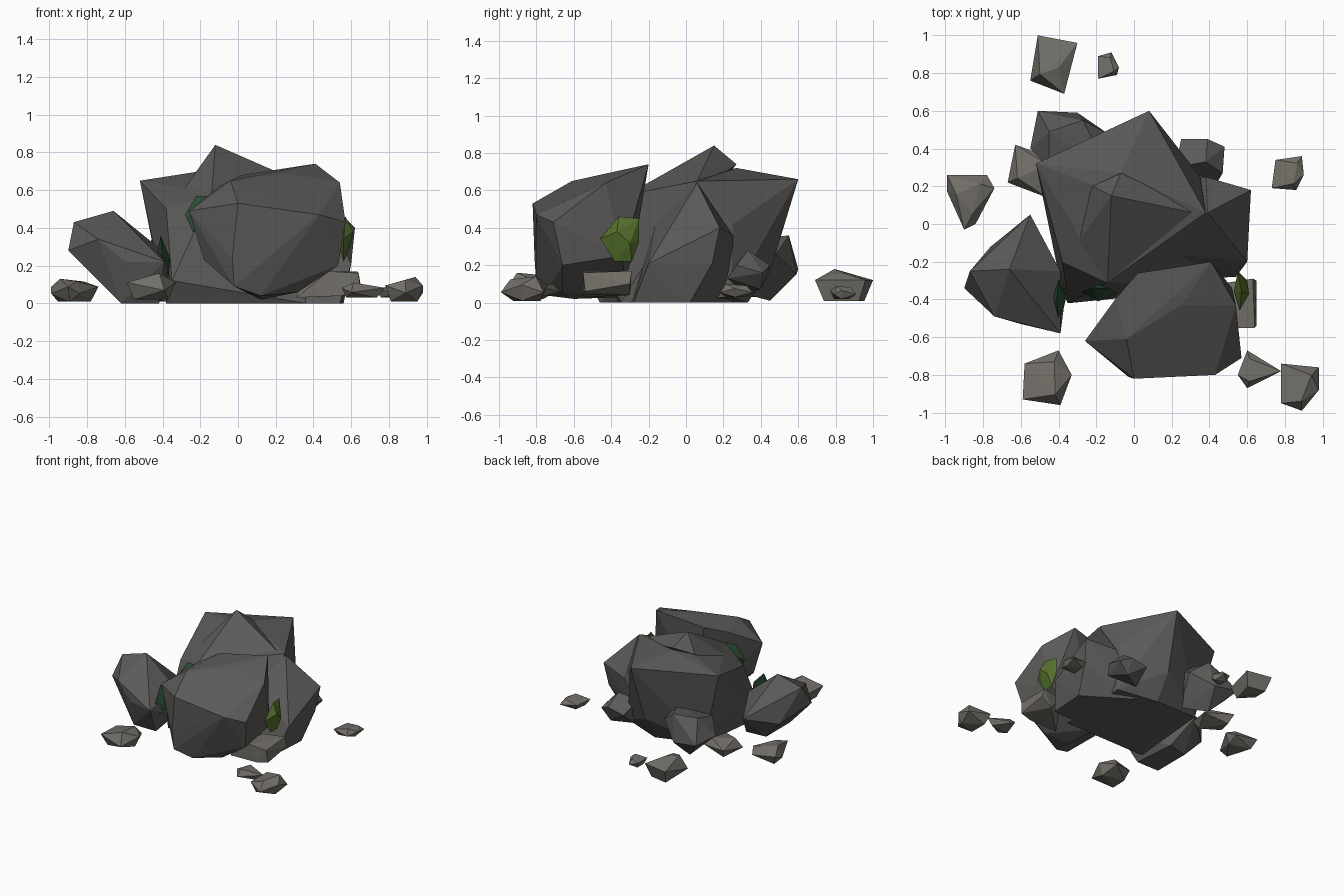
import bpy, bmesh
from mathutils import Vector


def material(name, rgb):
    m = bpy.data.materials.new(name)
    m.diffuse_color = (*rgb, 1)
    return m


STONE = material("stone", (0.105, 0.102, 0.097))
PALE = material("pale_stone", (0.17, 0.16, 0.14))
MOSS = material("moss", (0.09, 0.16, 0.025))
DARK_MOSS = material("dark_moss", (0.025, 0.075, 0.035))


def rock(name, points, mat=STONE):
    """Faceted rock: convex hull of its corner points."""
    bm = bmesh.new()
    for p in points:
        bm.verts.new(p)
    bmesh.ops.convex_hull(bm, input=bm.verts[:])
    loose = [v for v in bm.verts if not v.link_faces]
    bmesh.ops.delete(bm, geom=loose, context='VERTS')
    bmesh.ops.recalc_face_normals(bm, faces=bm.faces[:])
    me = bpy.data.meshes.new(name)
    bm.to_mesh(me)
    bm.free()
    me.materials.append(mat)
    ob = bpy.data.objects.new(name, me)
    bpy.context.collection.objects.link(ob)
    return ob


def pebble(name, outline, z0, z1, mat=PALE):
    """Small stone: zigzag rim from a plan outline, with shrunken top and bottom."""
    c = sum((Vector(p) for p in outline), Vector((0, 0))) / len(outline)
    pts = []
    for i, p in enumerate(outline):
        p = Vector(p)
        pts.append((*p, z0 + (z1 - z0) * (0.35 if i % 2 else 0.65)))
        if i % 2:
            pts.append((*c.lerp(p, 0.6), z1 if i == 1 else z1 - 0.12 * (z1 - z0)))
        else:
            pts.append((*c.lerp(p, 0.7), z0))
    return rock(name, pts, mat)


# Large central boulder, its peak and its spur on the right
rock("main_boulder", [
    (-.52, .32, .65), (.08, .60, .66), (.38, .06, .65), (.35, .25, .42),
    (-.20, .20, .70), (-.07, .27, .72), (-.45, .02, .30), (-.38, -.20, .50),
    (-.14, -.31, .58), (-.35, -.42, .12), (-.38, -.36, 0), (.36, -.35, 0),
    (.36, .24, .03), (-.36, .28, .04), (.05, .46, .20), (.05, .33, 0)])
rock("boulder_peak", [
    (-.12, .15, .84), (-.22, .20, .70), (-.07, .27, .74), (.08, .20, .69),
    (.36, .05, .63), (-.14, -.31, .58), (-.36, -.18, .50), (0, 0, .4)])
rock("right_spur", [
    (.62, .18, .40), (.60, -.20, .21), (.60, .14, .21), (.39, .06, .64),
    (.20, -.16, .45), (.38, .25, .36), (.56, .02, 0), (.54, -.28, 0),
    (.15, -.30, 0), (.20, .25, 0)])

# Front boulder
rock("front_boulder", [
    (-.26, -.62, .49), (.00, -.82, .53), (.43, -.80, .47), (.57, -.71, .43),
    (.54, -.43, .64), (.41, -.20, .74), (.25, -.43, .69), (-.04, -.61, .65),
    (.02, -.26, .68), (-.10, -.40, .62), (-.18, -.62, .23), (-.03, -.81, .24),
    (-.02, -.80, .09), (.53, -.66, .20), (.32, -.66, .06), (.12, -.76, .04),
    (.13, -.60, .02), (.52, -.34, .25), (.10, -.32, .03)])

# Left boulder
rock("left_boulder", [
    (-.66, -.24, .49), (-.87, -.25, .43), (-.74, -.49, .34), (-.39, -.25, .27),
    (-.39, -.58, .22), (-.60, -.53, .22), (-.55, .05, .20), (-.90, -.34, .28),
    (-.62, -.46, 0), (-.42, -.46, 0), (-.62, -.15, 0), (-.46, -.12, .01),
    (-.76, -.12, .15), (-.36, -.35, .13)])

# Smaller rocks leaning on the back
rock("back_left_rock", [
    (-.51, .60, .18), (-.27, .55, .36), (-.45, .49, .35), (-.14, .48, .26),
    (-.55, .40, .20), (-.30, .59, .15), (-.35, .45, .01), (-.20, .30, .05),
    (-.45, .30, .30), (-.15, .30, .33)])
rock("back_right_rock", [
    (.25, .45, .17), (.39, .45, .20), (.48, .41, .16), (.47, .27, .20),
    (.38, .33, .28), (.22, .30, .25), (.40, .40, .07), (.44, .22, .13),
    (.25, .32, .06)])

# Moss patches: flat lumps with a many-sided rim
rock("right_moss", [
    (.56, -.46, .34), (.57, -.36, .46), (.55, -.25, .45), (.55, -.25, .33),
    (.56, -.29, .22), (.56, -.38, .22), (.61, -.37, .38), (.60, -.30, .32),
    (.53, -.36, .33)], MOSS)
rock("left_moss", [
    (-.40, -.51, .22), (-.41, -.42, .36), (-.40, -.30, .33), (-.39, -.29, .20),
    (-.37, -.38, .12), (-.38, -.48, .15), (-.36, -.39, .24), (-.43, -.39, .25)],
    DARK_MOSS)
rock("front_moss", [
    (-.28, -.36, .47), (-.22, -.34, .57), (-.13, -.34, .57), (-.09, -.37, .47),
    (-.15, -.38, .38), (-.24, -.38, .38), (-.19, -.41, .46), (-.19, -.32, .48)],
    DARK_MOSS)

# Slab wedged under the right side
rock("right_slab", [
    (.31, -.54, .03), (.33, -.50, .10), (.48, -.55, .17), (.64, -.55, .16),
    (.65, -.54, .06), (.55, -.55, .04), (.65, -.30, .10), (.63, -.29, .17),
    (.56, -.30, .04), (.45, -.32, .16)], PALE)

# Scattered pebbles
PEBBLES = [
    ("front_left_pebble", [(-.59, -.93), (-.39, -.96), (-.33, -.80), (-.40, -.67), (-.58, -.74)], .02, .16),
    ("front_right_pebble", [(.78, -.74), (.98, -.76), (.98, -.88), (.89, -.99), (.78, -.95)], .01, .14),
    ("front_chip", [(.55, -.80), (.60, -.87), (.78, -.78), (.60, -.67)], .03, .11),
    ("right_pebble", [(.73, .19), (.86, .18), (.90, .26), (.89, .36), (.75, .34)], .03, .10),
    ("left_pebble", [(-.99, .26), (-.99, .17), (-.90, -.03), (-.84, 0), (-.74, .19), (-.78, .26)], .01, .13),
    ("back_pebble", [(-.51, 1.0), (-.55, .76), (-.37, .69), (-.38, .82), (-.30, .96)], .01, .18),
    ("back_chip", [(-.19, .77), (-.09, .79), (-.08, .83), (-.12, .91), (-.19, .89)], .02, .09),
    ("back_left_pebble", [(-.63, .42), (-.67, .22), (-.46, .14), (-.40, .34)], .03, .14),
]
for name, outline, z0, z1 in PEBBLES:
    pebble(name, outline, z0, z1)
